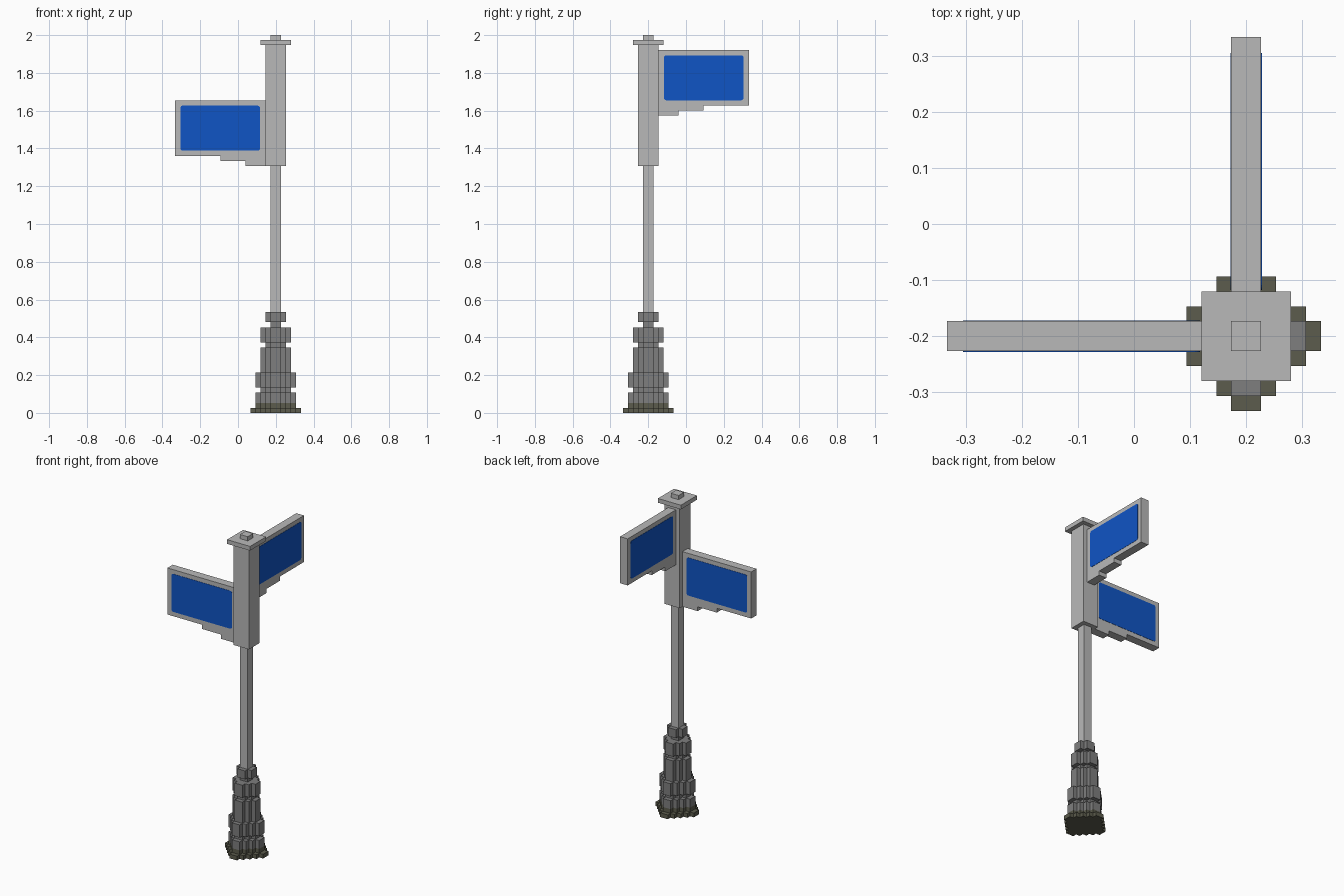
import bpy
import bmesh
import math
from mathutils import Matrix, Vector

cube = bpy.data.objects.get("Cube")
if cube:
    bpy.data.objects.remove(cube, do_unlink=True)

V = 2 / 75                       # one building block
POST = Vector((0.2, -0.2, 0))    # axis of the post


def material(name, rgb):
    m = bpy.data.materials.new(name)
    m.use_nodes = True
    m.diffuse_color = (*rgb, 1)
    bsdf = m.node_tree.nodes["Principled BSDF"]
    bsdf.inputs["Base Color"].default_value = (*rgb, 1)
    bsdf.inputs["Roughness"].default_value = 0.8
    return m


LIGHT = material("light grey metal", (0.485, 0.485, 0.485))
DARK = material("dark grey metal", (0.21, 0.21, 0.21))
OLIVE = material("olive footing", (0.107, 0.107, 0.074))
BLUE = material("sign blue", (0.005, 0.09, 0.56))


def prism(name, outline, low, high, mat, matrix):
    """Extrude a 2D outline from low to high, then place it."""
    bm = bmesh.new()
    face = bm.faces.new([bm.verts.new((a, b, low)) for a, b in outline])
    top = bmesh.ops.extrude_face_region(bm, geom=[face])["geom"]
    verts = [g for g in top if isinstance(g, bmesh.types.BMVert)]
    bmesh.ops.translate(bm, verts=verts, vec=(0, 0, high - low))
    bmesh.ops.transform(bm, matrix=matrix, verts=bm.verts)
    bmesh.ops.recalc_face_normals(bm, faces=bm.faces)
    mesh = bpy.data.meshes.new(name)
    bm.to_mesh(mesh)
    bm.free()
    mesh.materials.append(mat)
    obj = bpy.data.objects.new(name, mesh)
    bpy.context.collection.objects.link(obj)
    return obj


def square(h):
    return [(h, h), (-h, h), (-h, -h), (h, -h)]


def stepped_round(n):
    """Blocky diamond outline reaching n blocks along each axis."""
    quarter = []
    for i in range(1, n + 1):
        quarter.append((n + 1 - i, i))
        if i < n:
            quarter.append((n - i, i))
    outline = []
    for _ in range(4):
        outline += quarter
        quarter = [(-b, a) for a, b in quarter]
    return outline


def rounded_rect(a0, b0, a1, b1, r, steps=4):
    points = []
    corners = [(a1 - r, b1 - r), (a0 + r, b1 - r), (a0 + r, b0 + r), (a1 - r, b0 + r)]
    for q, (a, b) in enumerate(corners):
        for s in range(steps + 1):
            t = math.pi / 2 * (q + s / steps)
            points.append((a + r * math.cos(t), b + r * math.sin(t)))
    return points


UPRIGHT = Matrix.Translation(POST) @ Matrix.Scale(V, 4)

# Stepped foot of the post: name, reach, bottom, top, colour
TIERS = [
    ("footing", 5, 0, 1, OLIVE),
    ("footing_step", 4, 1, 2, OLIVE),
    ("base_plinth", 4, 2, 4, DARK),
    ("base_groove", 3, 4, 5, DARK),
    ("base_ring", 4, 5, 8, DARK),
    ("base_column", 3, 8, 13, DARK),
    ("base_upper_groove", 2, 13, 14, DARK),
    ("base_upper_ring", 3, 14, 17, DARK),
    ("base_neck", 1, 17, 18, DARK),
    ("base_collar", 2, 18, 20, DARK),
]
for name, reach, low, high, mat in TIERS:
    prism(name, stepped_round(reach), low, high, mat, UPRIGHT)

# Pole, sign holder and cap
for name, half, low, high in [("pole", 1, 20, 49), ("sign_holder", 2, 49, 73),
                              ("cap_plate", 3, 73, 74), ("cap_knob", 1, 74, 75)]:
    prism(name, square(half), low, high, LIGHT, UPRIGHT)


def sign(name, angle, bottom):
    """Board with a stepped bracket below, reaching out from the post."""
    place = (Matrix.Translation(POST + Vector((0, 0, bottom * V)))
             @ Matrix.Rotation(angle, 4, 'Z')
             @ Matrix.Rotation(math.pi / 2, 4, 'X') @ Matrix.Scale(V, 4))
    board = [(2, 0), (6, 0), (6, 1), (11, 1), (11, 2), (20, 2), (20, 13), (2, 13)]
    prism(name + "_board", board, -1, 1, LIGHT, place)
    # Blue face on each side
    panel = rounded_rect(3.1, 3.05, 18.95, 12, 0.5)
    for side, low, high in [("near", -1.06, -0.99), ("far", 0.99, 1.06)]:
        prism(f"{name}_{side}_panel", panel, low, high, BLUE, place)


sign("lower_sign", math.pi, 49)
sign("upper_sign", math.pi / 2, 59)
